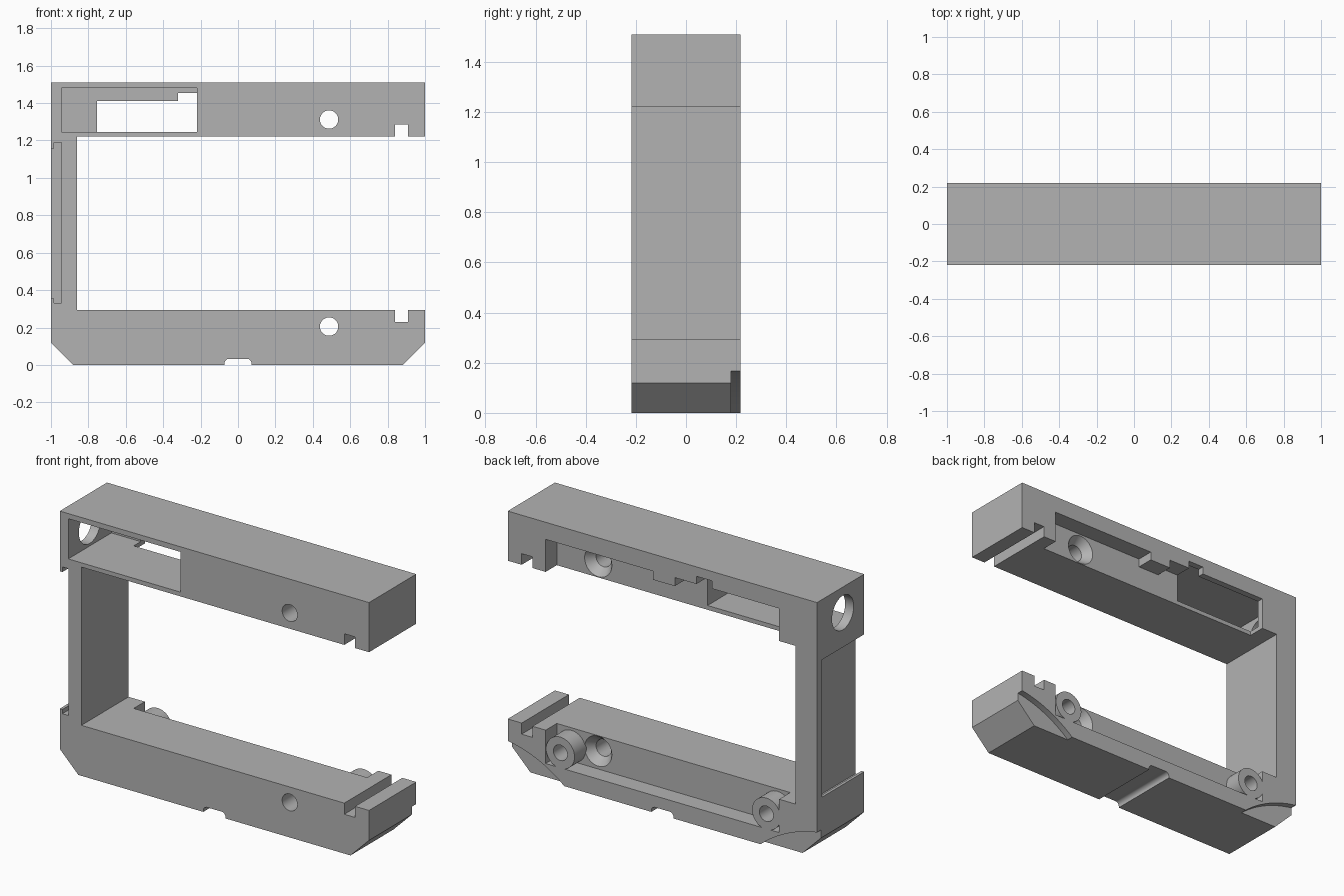
import bpy, bmesh, math
from mathutils import Matrix, Vector

if "Cube" in bpy.data.objects:
    bpy.data.objects.remove(bpy.data.objects["Cube"], do_unlink=True)

D = 0.218      # half depth of the frame
WALL = 0.115   # plane of the rear recess wall
SKIN = 0.18    # inner plane of the thin rear skin

grey = bpy.data.materials.new("plain grey")
grey.use_nodes = True
grey.diffuse_color = (0.45, 0.45, 0.45, 1)
grey.node_tree.nodes["Principled BSDF"].inputs["Base Color"].default_value = (0.45, 0.45, 0.45, 1)


def finish(name, bm):
    bmesh.ops.recalc_face_normals(bm, faces=bm.faces)
    mesh = bpy.data.meshes.new(name)
    bm.to_mesh(mesh)
    bm.free()
    mesh.materials.append(grey)
    obj = bpy.data.objects.new(name, mesh)
    bpy.context.collection.objects.link(obj)
    return obj


def prism(name, pts, y0, y1):
    """Extrude an (x, z) outline from y0 to y1."""
    bm = bmesh.new()
    face = bm.faces.new([bm.verts.new((x, y0, z)) for x, z in pts])
    out = bmesh.ops.extrude_face_region(bm, geom=[face])
    verts = [v for v in out["geom"] if isinstance(v, bmesh.types.BMVert)]
    bmesh.ops.translate(bm, verts=verts, vec=(0, y1 - y0, 0))
    return finish(name, bm)


def box(name, x0, x1, y0, y1, z0, z1):
    return prism(name, [(x0, z0), (x1, z0), (x1, z1), (x0, z1)], y0, y1)


def lathe(name, profile, x, z, steps=48):
    """Turn a (radius, y) profile around the y axis through (x, z)."""
    bm = bmesh.new()
    verts = [bm.verts.new((r, y, 0)) for r, y in profile]
    edges = [bm.edges.new(pair) for pair in zip(verts, verts[1:])]
    bmesh.ops.spin(bm, geom=verts + edges, cent=(0, 0, 0), axis=(0, 1, 0),
                   angle=2 * math.pi, steps=steps)
    bmesh.ops.remove_doubles(bm, verts=bm.verts, dist=1e-5)
    bmesh.ops.translate(bm, verts=bm.verts, vec=(x, 0, z))
    return finish(name, bm)


def cut(target, cutter):
    cutter.hide_render = True
    mod = target.modifiers.new("cut", "BOOLEAN")
    mod.operation = "DIFFERENCE"
    mod.solver = "EXACT"
    mod.object = cutter
    bpy.context.view_layer.objects.active = target
    bpy.ops.object.modifier_apply(modifier=mod.name)
    bpy.data.objects.remove(cutter, do_unlink=True)


def smooth(obj):
    bpy.ops.object.select_all(action="DESELECT")
    obj.select_set(True)
    bpy.context.view_layer.objects.active = obj
    bpy.ops.object.shade_smooth_by_angle(angle=math.radians(25))


# C-shaped frame with chamfered lower corners
frame = prism("frame", [(-0.88, 0), (0.88, 0), (1, 0.12), (1, 0.295), (-0.86, 0.295),
                        (-0.86, 1.22), (1, 1.22), (1, 1.51), (-1, 1.51), (-1, 0.12)], -D, D)

# Rear recesses in both beams
cut(frame, box("upper_recess", -0.755, 0.755, WALL, 0.4, 1.1, 1.41))
cut(frame, box("lower_recess", -0.755, 0.755, WALL, 0.4, 0.1, 0.4))

# Front pocket, notch above it and round hole to the side
cut(frame, box("pocket", -0.945, -0.22, -0.4, SKIN, 1.245, 1.48))
cut(frame, box("pocket_notch", -0.32, -0.22, 0.15, 0.4, 1.3, 1.455))
side_hole = lathe("side_hole", [(0, -0.1), (0.1, -0.1), (0.1, 0.1), (0, 0.1)], 0, 0)
side_hole.data.transform(Matrix.Translation((-1, -0.02, 1.36)) @ Matrix.Rotation(math.pi / 2, 4, "Z"))
cut(frame, side_hole)

# Lipped recess on the outside of the column
cut(frame, prism("column_recess", [(-1.2, 0.355), (-0.983, 0.355), (-0.983, 0.33), (-0.945, 0.33),
                                   (-0.945, 1.188), (-0.983, 1.188), (-0.983, 1.158),
                                   (-1.2, 1.158)], -0.4, 0.172))

# Cross slots near the open ends
cut(frame, box("upper_slot", 0.84, 0.91, -0.4, 0.4, 1.1, 1.285))
cut(frame, box("lower_slot", 0.84, 0.91, -0.4, 0.4, 0.23, 0.4))

# Countersunk screw holes
for z in (1.312, 0.205):
    cut(frame, lathe("screw_hole", [(0, -0.4), (0.049, -0.4), (0.049, 0.065),
                                    (0.088, WALL), (0.088, 0.14), (0, 0.14)], 0.487, z))

# Curved relief at the rear of both lower corners
for side in (1, -1):
    cut(frame, lathe("corner_relief", [(0, SKIN), (0.74, SKIN), (0.74, 0.4), (0, 0.4)],
                     side * 1.113, -0.565, 160))

# Rounded groove across the underside
arc = [(0.047 + 0.025 * math.cos(a), 0.008 + 0.025 * math.sin(a))
       for a in (i * math.pi / 12 for i in range(7))]
half = [(0.072, -0.1)] + arc
cut(frame, prism("groove", half + [(-x, z) for x, z in reversed(half)], -0.4, 0.4))
smooth(frame)

# Hollow bosses in the lower recess
for name, x in (("left_boss", 0.66), ("right_boss", -0.672)):
    smooth(lathe(name, [(0, WALL + 0.002), (0.045, WALL + 0.002), (0.045, D), (0.092, D),
                        (0.092, WALL - 0.01), (0, WALL - 0.01)], x, 0.188))

# Small stop block under the upper recess ceiling
box("stop_block", -0.08, 0.06, WALL - 0.01, D, 1.36, 1.415)
